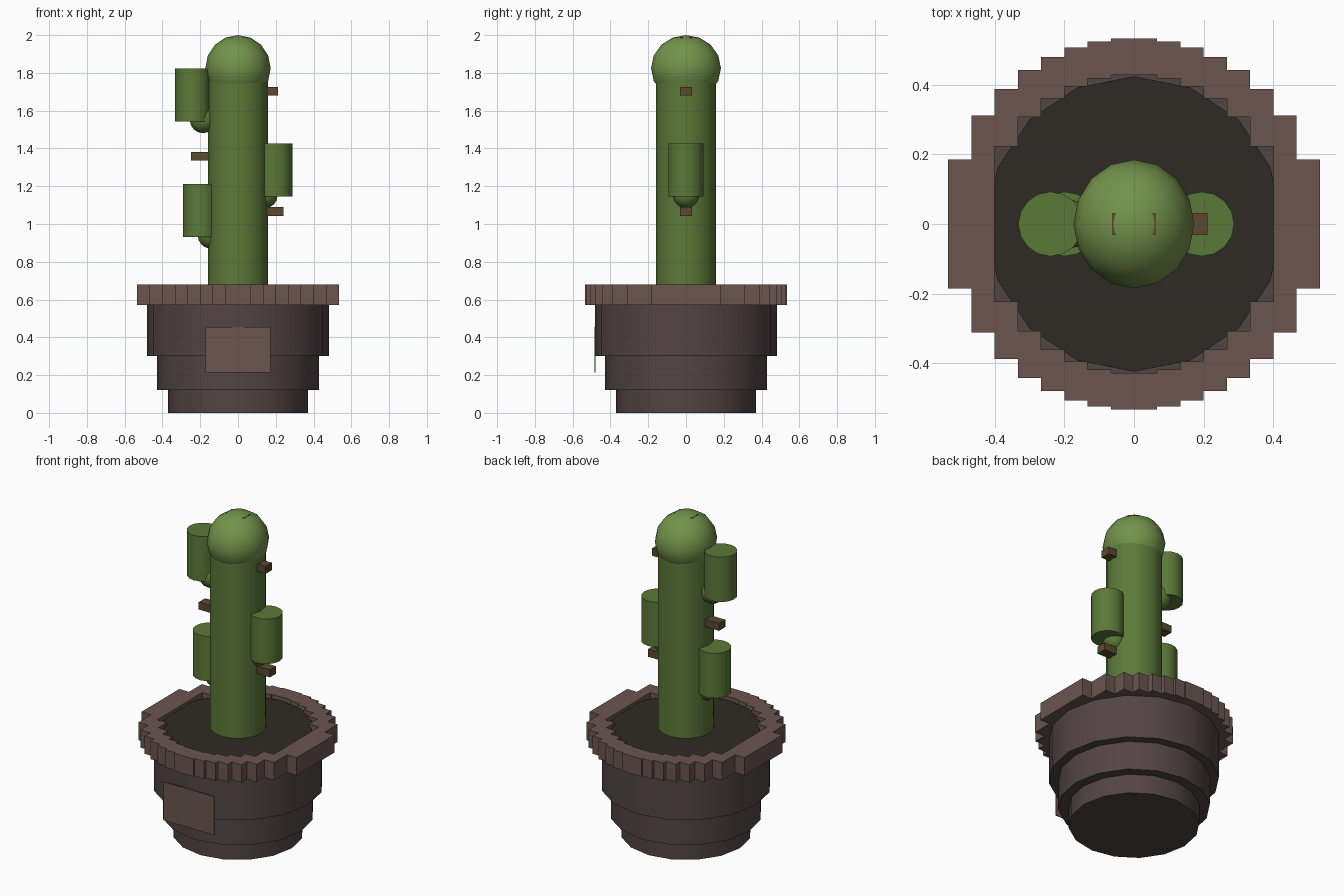
import bpy, math

if "Cube" in bpy.data.objects:
    bpy.data.objects.remove(bpy.data.objects["Cube"])


def material(name, rgb):
    m = bpy.data.materials.new(name)
    m.diffuse_color = (*rgb, 1)
    m.use_nodes = True
    m.node_tree.nodes["Principled BSDF"].inputs["Base Color"].default_value = m.diffuse_color
    return m


CLAY = material("clay", (0.085, 0.058, 0.058))
RIM = material("rim_clay", (0.145, 0.09, 0.078))
SOIL = material("soil_brown", (0.028, 0.023, 0.018))
GREEN = material("cactus_green", (0.105, 0.19, 0.04))
LIGHT = material("light_green", (0.17, 0.29, 0.07))
SPINE = material("spine_brown", (0.105, 0.065, 0.027))


def finish(name, mat, smooth=True):
    o = bpy.context.object
    o.name = name
    o.data.materials.append(mat)
    if smooth:
        bpy.ops.object.shade_smooth_by_angle(angle=math.radians(35))
    return o


def cylinder(name, r, z0, z1, mat, x=0, sides=16):
    bpy.ops.mesh.primitive_cylinder_add(vertices=sides, radius=r, depth=z1 - z0,
                                        location=(x, 0, (z0 + z1) / 2))
    return finish(name, mat)


def ball(name, size, loc, mat):
    bpy.ops.mesh.primitive_uv_sphere_add(segments=16, ring_count=8, radius=1, location=loc)
    bpy.context.object.scale = size
    bpy.ops.object.transform_apply(location=False, rotation=False, scale=True)
    return finish(name, mat)


def box(name, lo, hi, mat):
    bpy.ops.mesh.primitive_cube_add(size=1, location=[(a + b) / 2 for a, b in zip(lo, hi)])
    bpy.context.object.scale = [b - a for a, b in zip(lo, hi)]
    bpy.ops.object.transform_apply(location=False, rotation=False, scale=True)
    return finish(name, mat, False)


# Stepped pot and soil
for name, r, z0, z1 in (("pot_base", 0.37, 0, 0.12), ("pot_middle", 0.43, 0.12, 0.30),
                        ("pot_upper", 0.483, 0.30, 0.57)):
    cylinder(name, r, z0, z1, CLAY)
cylinder("soil", 0.425, 0.565, 0.66, SOIL)

# Rim of straight strips following a ring
R_OUT, R_IN, COLS = 0.535, 0.43, 16
w = 2 * R_OUT / COLS
for i in range(COLS):
    x0 = -R_OUT + i * w
    mid = abs(x0 + w / 2)
    outer = math.sqrt(R_OUT ** 2 - mid ** 2)
    if mid >= R_IN:
        box("rim_side", (x0, -outer, 0.57), (x0 + w, outer, 0.68), RIM)
    else:
        inner = math.sqrt(R_IN ** 2 - mid ** 2)
        box("rim_front", (x0, -outer, 0.57), (x0 + w, -inner, 0.68), RIM)
        box("rim_back", (x0, inner, 0.57), (x0 + w, outer, 0.68), RIM)

# Blank plate on the front of the pot
box("front_plate", (-0.173, -0.485, 0.215), (0.173, -0.48, 0.455), RIM)

# Trunk and rounded head
cylinder("trunk", 0.16, 0.6, 1.83, GREEN)
ball("head", (0.173, 0.185, 0.175), (0, 0, 1.825), LIGHT)

# Arms with round elbows
for x, z0 in ((-0.24, 1.543), (-0.198, 0.932), (0.195, 1.145)):
    cylinder("arm", 0.093, z0, z0 + 0.28, GREEN, x)
    ball("elbow", (0.07, 0.07, 0.07), (x - math.copysign(0.055, x), 0, z0 + 0.008), GREEN)

# Blocky spines
for x, z in ((0.148, 1.703), (-0.185, 1.358), (0.178, 1.066), (0, 1.965)):
    box("spine", (x - 0.064, -0.031, z - 0.023), (x + 0.064, 0.031, z + 0.023), SPINE)
